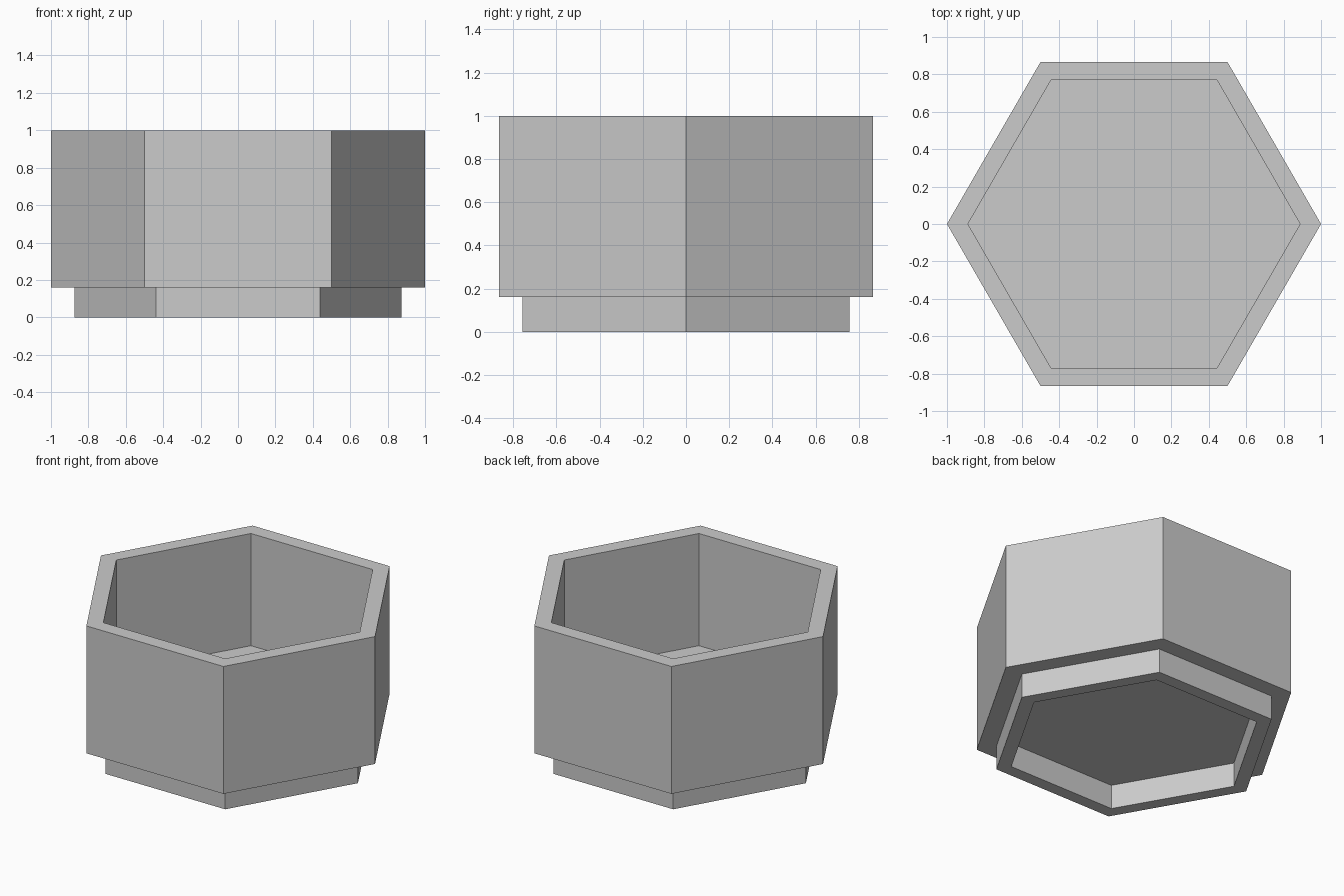
import bpy, bmesh
from math import cos, sin, pi

cube = bpy.data.objects.get("Cube")
if cube:
    bpy.data.objects.remove(cube, do_unlink=True)

SIDES = 6

# One plain grey for the whole pot
grey = bpy.data.materials.new("plain_grey")
grey.use_nodes = True
colour = (0.6, 0.6, 0.6, 1)
grey.diffuse_color = colour
grey.node_tree.nodes["Principled BSDF"].inputs["Base Color"].default_value = colour


def hex_turned(name, profile):
    """Turn a (radius, height) profile into a flat-sided shell, capped at both ends."""
    bm = bmesh.new()
    rings = []
    for radius, z in profile:
        angles = [2 * pi * i / SIDES for i in range(SIDES)]
        rings.append([bm.verts.new((radius * cos(a), radius * sin(a), z)) for a in angles])
    for low, high in zip(rings, rings[1:]):
        for i in range(SIDES):
            j = (i + 1) % SIDES
            bm.faces.new((low[i], low[j], high[j], high[i]))
    bm.faces.new(rings[0])
    bm.faces.new(rings[-1])
    bmesh.ops.recalc_face_normals(bm, faces=bm.faces)
    mesh = bpy.data.meshes.new(name)
    bm.to_mesh(mesh)
    bm.free()
    mesh.materials.append(grey)
    obj = bpy.data.objects.new(name, mesh)
    bpy.context.collection.objects.link(obj)
    return obj


# Underside recess, stepped foot, outer wall, rim, inner wall and floor
hex_turned("hexagonal_stacking_pot", [
    (0.78, 0.16),
    (0.78, 0.0),
    (0.875, 0.0),
    (0.875, 0.16),
    (1.0, 0.16),
    (1.0, 1.0),
    (0.888, 1.0),
    (0.888, 0.26),
])
